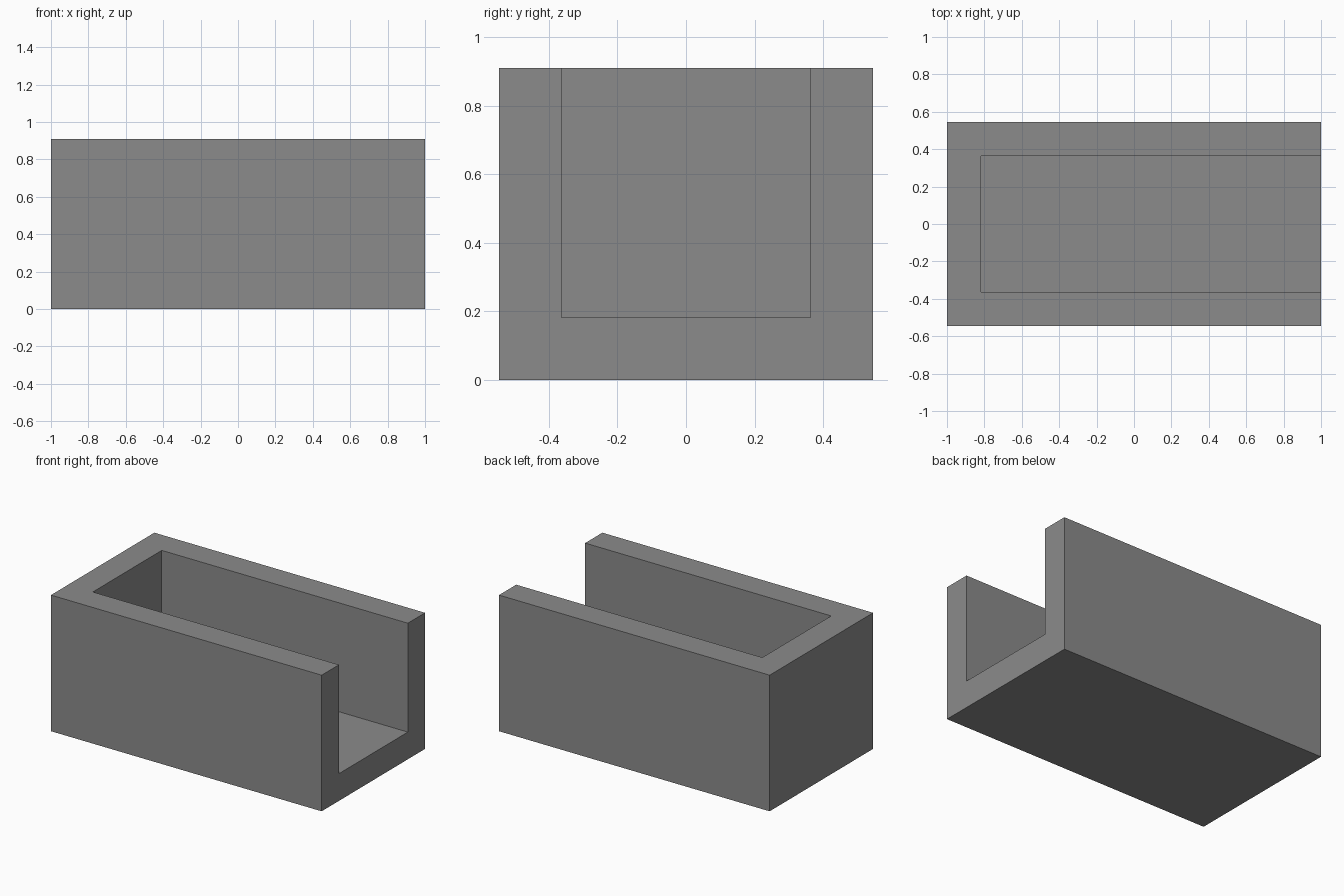
import bpy

old = bpy.data.objects.get("Cube")
if old:
    bpy.data.objects.remove(old, do_unlink=True)

UNIT = 1 / 11
LENGTH, WIDTH, HEIGHT, WALL = 22 * UNIT, 12 * UNIT, 10 * UNIT, 2 * UNIT

grey = bpy.data.materials.new("plain_grey")
grey.use_nodes = True
colour = (0.26, 0.26, 0.26, 1)
grey.diffuse_color = colour
grey.node_tree.nodes["Principled BSDF"].inputs["Base Color"].default_value = colour


def box(name, low, high):
    """Add a box spanning two opposite corners."""
    centre = [(a + b) / 2 for a, b in zip(low, high)]
    bpy.ops.mesh.primitive_cube_add(size=1, location=centre)
    obj = bpy.context.object
    obj.name = name
    obj.scale = [b - a for a, b in zip(low, high)]
    bpy.ops.object.transform_apply(location=True, rotation=False, scale=True)
    obj.data.materials.append(grey)
    return obj


# Solid block
trough = box("trough", (-LENGTH / 2, -WIDTH / 2, 0), (LENGTH / 2, WIDTH / 2, HEIGHT))

# Channel cutter, open at the top and at the +x end
cutter = box("channel_cutter",
             (-LENGTH / 2 + WALL, -WIDTH / 2 + WALL, WALL),
             (LENGTH, WIDTH / 2 - WALL, HEIGHT * 2))
cutter.hide_render = True

# Cut the channel and discard the cutter
cut = trough.modifiers.new("channel", "BOOLEAN")
cut.operation = "DIFFERENCE"
cut.solver = "EXACT"
cut.object = cutter
bpy.context.view_layer.objects.active = trough
bpy.ops.object.modifier_apply(modifier=cut.name)
bpy.data.objects.remove(cutter, do_unlink=True)
